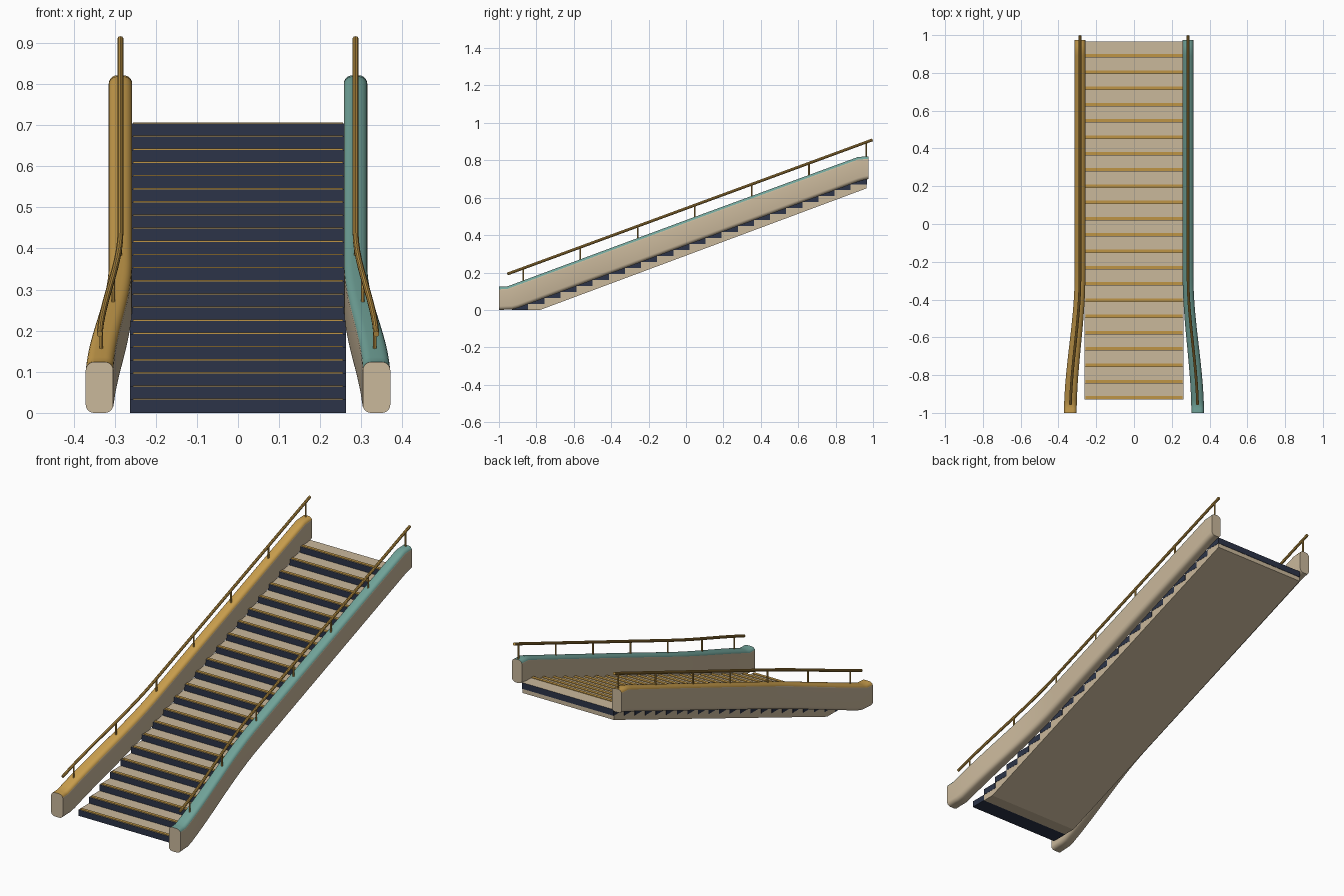
import bpy, bmesh, math
from mathutils import Vector

if "Cube" in bpy.data.objects:
    bpy.data.objects.remove(bpy.data.objects["Cube"])


def mat(name, rgb):
    m = bpy.data.materials.new(name)
    m.diffuse_color = (*rgb, 1)
    m.use_nodes = True
    m.node_tree.nodes["Principled BSDF"].inputs["Base Color"].default_value = m.diffuse_color
    return m


CREAM = mat("cream", (0.59, 0.48, 0.33))
NAVY = mat("navy", (0.025, 0.034, 0.065))
GOLD = mat("gold", (0.60, 0.35, 0.075))
TEAL = mat("teal", (0.17, 0.38, 0.33))
BRASS = mat("brass", (0.52, 0.30, 0.06))

N, Y0, RUN, RISE, HALF = 22, -0.93, 1.897 / 22, 0.704 / 22, 0.263


def finish(bm, name, mats, rule=None, smooth=False):
    bmesh.ops.recalc_face_normals(bm, faces=bm.faces)
    bm.normal_update()
    if rule:
        for f in bm.faces:
            f.material_index = rule(f)
    me = bpy.data.meshes.new(name)
    bm.to_mesh(me)
    bm.free()
    ob = bpy.data.objects.new(name, me)
    bpy.context.collection.objects.link(ob)
    for m in mats:
        me.materials.append(m)
    if smooth:
        bpy.ops.object.select_all(action='DESELECT')
        ob.select_set(True)
        bpy.context.view_layer.objects.active = ob
        bpy.ops.object.shade_smooth_by_angle(angle=math.radians(35))
    return ob


def box(bm, lo, hi):
    vs = bmesh.ops.create_cube(bm, size=1)["verts"]
    for v in vs:
        v.co = Vector([(a + b) / 2 + c * (b - a) for a, b, c in zip(lo, hi, v.co)])


def loft(bm, rings):
    rows = [[bm.verts.new(p) for p in r] for r in rings]
    n = len(rows[0])
    for a, b in zip(rows, rows[1:]):
        for i in range(n):
            bm.faces.new((a[i], a[(i + 1) % n], b[(i + 1) % n], b[i]))
    bm.faces.new(rows[0])
    bm.faces.new(rows[-1])


def interp(pts, y):
    for (a, za), (b, zb) in zip(pts, pts[1:]):
        if y <= b:
            return za + (zb - za) * (y - a) / (b - a)
    return pts[-1][1]


def flare(y):
    # sideways swing of the balustrades at the foot of the stairs
    t = min(1, max(0, (-0.28 - y) / 0.72))
    return t * t * (3 - 2 * t)


def centre_x(y):
    return 0.286 + 0.051 * flare(y)


TOP = [(-1, 0.124), (-0.955, 0.126), (0.045, 0.497), (0.92, 0.818), (0.975, 0.821)]
BOTTOM = [(-1, 0.0), (-0.92, 0.003), (0.045, 0.362), (0.93, 0.69), (0.975, 0.70)]


def rail_z(y):
    return 0.192 + 0.3675 * (y + 0.955)


# steps: navy blocks with cream treads
bm = bmesh.new()
for i in range(N):
    y = Y0 + i * RUN
    box(bm, (-HALF, y, i * RISE), (HALF, y + RUN, (i + 1) * RISE))
finish(bm, "steps", [NAVY, CREAM], lambda f: int(f.normal.z > 0.5))

# nosing strips along the front of each tread
bm = bmesh.new()
for i in range(N):
    y, z = Y0 + i * RUN, (i + 1) * RISE
    box(bm, (-0.256, y + 0.003, z - 0.002), (0.256, y + 0.019, z + 0.003))
finish(bm, "nosing_strips", [BRASS])

# sawtooth carriage under the steps with a sloped soffit
bm = bmesh.new()
prof = [(-0.78, 0.0), (Y0 + RUN, 0.0)]
for i in range(1, N):
    y = Y0 + i * RUN
    if i > 1:
        prof.append((y, i * RISE))
    else:
        prof.append((y, RISE))
    prof.append((min(y + RUN, 0.965), i * RISE))
prof.append((0.965, 0.65))
loft(bm, [[(x, y, z) for y, z in prof] for x in (-HALF + 0.001, HALF - 0.001)])
finish(bm, "carriage", [CREAM])


def balustrade(side, name, cap):
    # rounded-rectangle section lofted up the slope
    ys = [-1, -0.975, -0.955, -0.93, -0.9] + [-0.85 + 0.06 * k for k in range(30)] + [0.92, 0.945, 0.975]
    rings = []
    for y in ys:
        zt, zb = interp(TOP, y), interp(BOTTOM, y)
        w, h, r = 0.0285 + 0.005 * flare(y), (zt - zb) / 2, 0.02
        ring = []
        for k, (sx, sz) in enumerate(((1, 1), (-1, 1), (-1, -1), (1, -1))):
            for s in range(6):
                a = math.radians(90 * k + 18 * s)
                ring.append((side * (centre_x(y) + sx * (w - r) + r * math.cos(a)), y,
                             (zt + zb) / 2 + sz * (h - r) + r * math.sin(a)))
        rings.append(ring)
    bm = bmesh.new()
    loft(bm, rings)
    finish(bm, name, [CREAM, cap],
           lambda f: int(f.normal.z > 0.25 and abs(f.normal.y) < 0.9), True)


def tube(bm, path, r, n=10):
    rings = []
    for i, p in enumerate(path):
        d = (path[min(i + 1, len(path) - 1)] - path[max(i - 1, 0)]).normalized()
        u = d.cross(Vector((1, 0, 0))).normalized()
        v = d.cross(u)
        rings.append([p + r * (math.cos(2 * math.pi * k / n) * u + math.sin(2 * math.pi * k / n) * v)
                      for k in range(n)])
    loft(bm, rings)


for side, label, cap in ((-1, "left", GOLD), (1, "right", TEAL)):
    balustrade(side, label + "_balustrade", cap)

    # handrail following the balustrade
    bm = bmesh.new()
    ys = [-0.955 + 1.952 * k / 32 for k in range(33)]
    tube(bm, [Vector((side * centre_x(y), y, rail_z(y))) for y in ys], 0.0075)
    finish(bm, label + "_handrail", [BRASS], smooth=True)

    # posts carrying the handrail
    bm = bmesh.new()
    for k in range(7):
        y = -0.87 + 0.3055 * k
        x = side * centre_x(y)
        tube(bm, [Vector((x, y, interp(TOP, y) - 0.01)), Vector((x, y, rail_z(y)))], 0.0042, 8)
    finish(bm, label + "_rail_posts", [BRASS], smooth=True)
